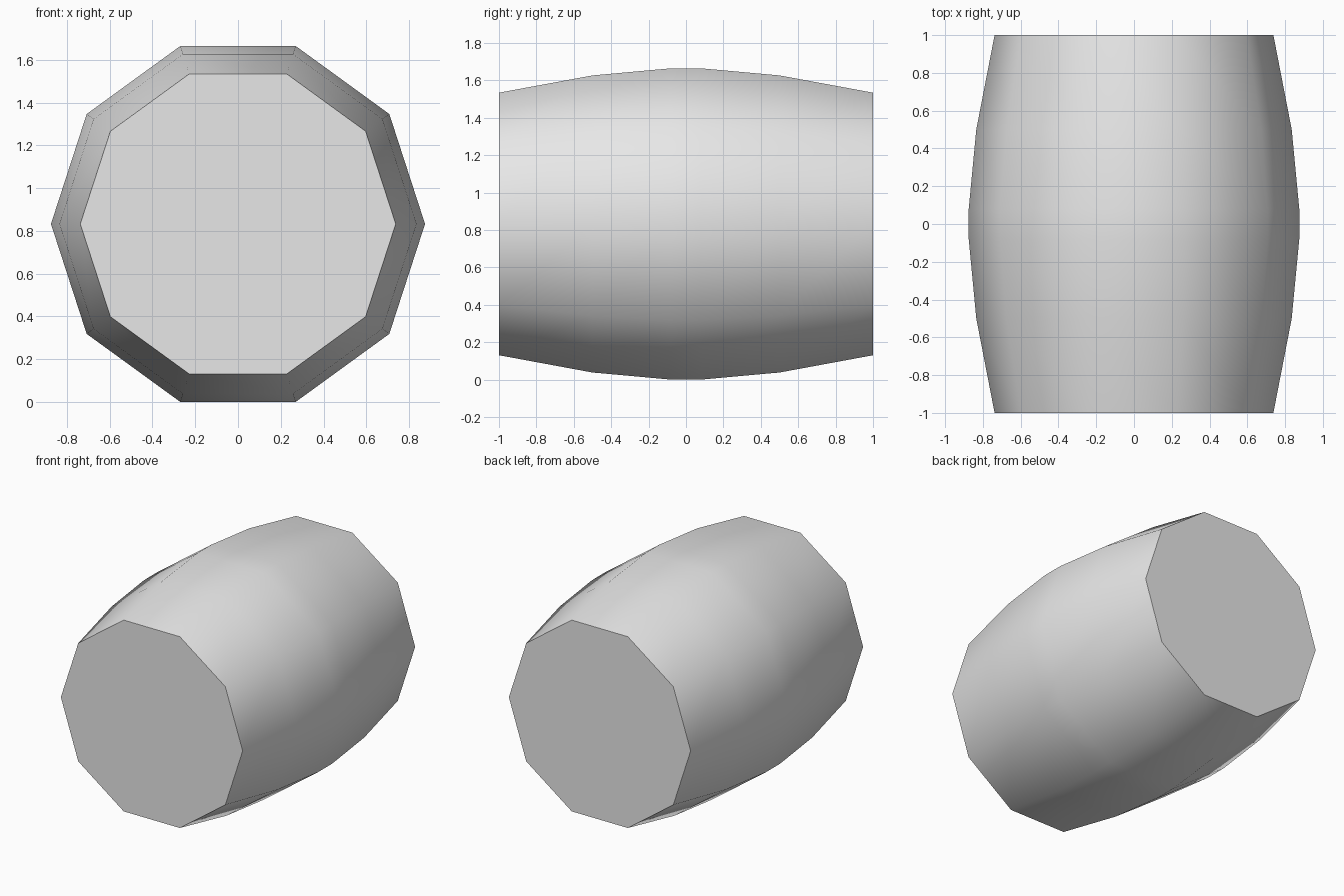
import bpy
import bmesh
import math

cube = bpy.data.objects.get("Cube")
if cube:
    bpy.data.objects.remove(cube, do_unlink=True)

SIDES = 10
# Barrel profile: (position along y, radius)
PROFILE = [(-1, 0.738), (-0.5, 0.835), (-0.08, 0.875),
           (0.08, 0.875), (0.5, 0.835), (1, 0.738)]
CENTRE_Z = 0.875 * math.sin(math.radians(72))

grey = bpy.data.materials.new("light_grey")
grey.use_nodes = True
colour = (0.8, 0.8, 0.8, 1)
grey.diffuse_color = colour
grey.node_tree.nodes["Principled BSDF"].inputs["Base Color"].default_value = colour

# Rings of the bulging body, bridged with quads
bm = bmesh.new()
rings = []
for y, radius in PROFILE:
    angles = [math.tau * i / SIDES for i in range(SIDES)]
    rings.append([bm.verts.new((radius * math.cos(a), y, CENTRE_Z + radius * math.sin(a)))
                  for a in angles])
for near, far in zip(rings, rings[1:]):
    for i in range(SIDES):
        j = (i + 1) % SIDES
        bm.faces.new((near[i], near[j], far[j], far[i]))

# Flat end caps
bm.faces.new(rings[0])
bm.faces.new(rings[-1])
bmesh.ops.recalc_face_normals(bm, faces=bm.faces)

mesh = bpy.data.meshes.new("barrel_body")
bm.to_mesh(mesh)
bm.free()
mesh.materials.append(grey)
barrel = bpy.data.objects.new("barrel_body", mesh)
bpy.context.collection.objects.link(barrel)

# Smooth sides with crisp cap rims
bpy.ops.object.select_all(action="DESELECT")
barrel.select_set(True)
bpy.context.view_layer.objects.active = barrel
bpy.ops.object.shade_smooth_by_angle(angle=math.radians(50))
